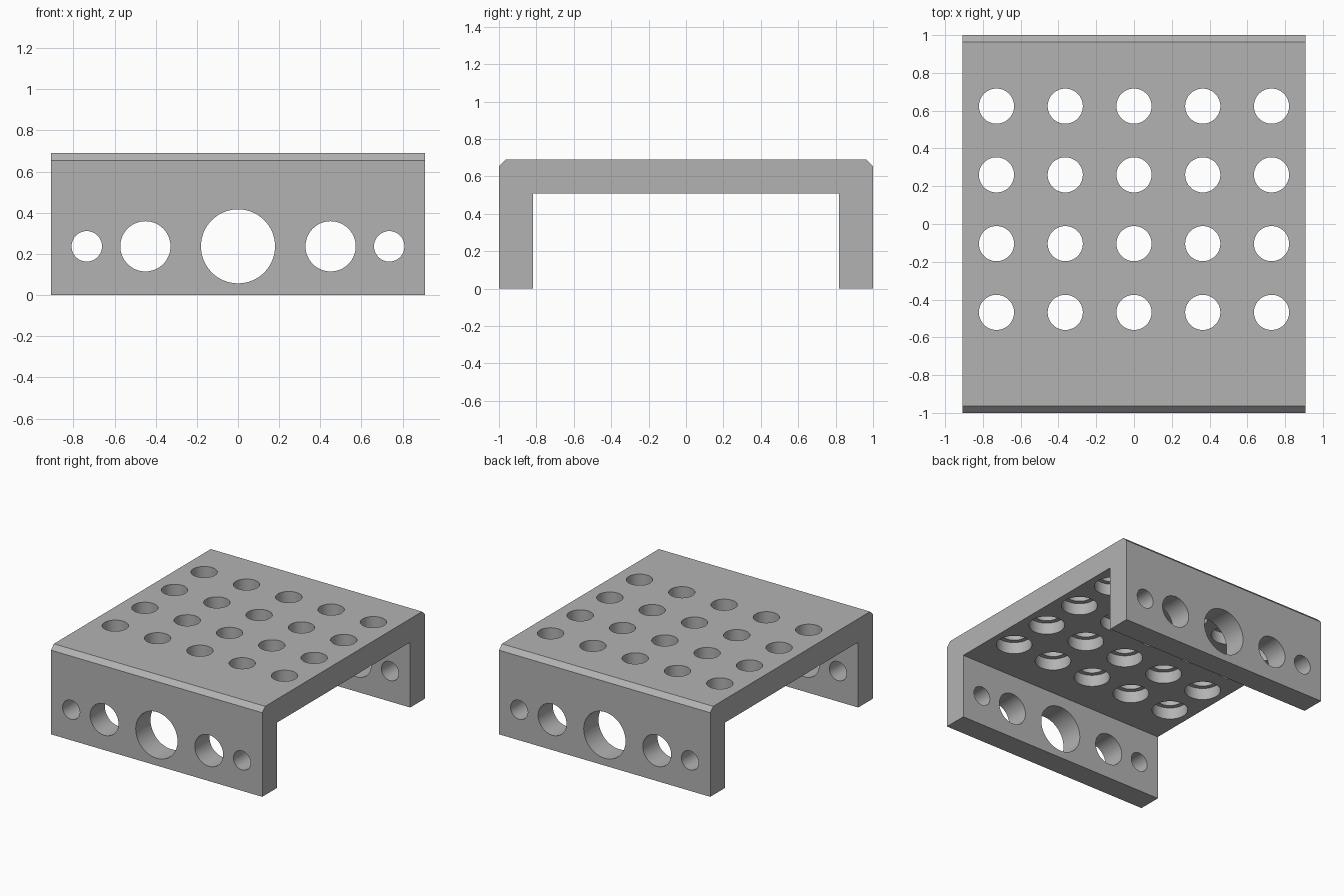
import bpy
import bmesh
from math import pi
from mathutils import Matrix

cube = bpy.data.objects.get("Cube")
if cube:
    bpy.data.objects.remove(cube, do_unlink=True)

# Material
grey = bpy.data.materials.new("plain grey")
grey.use_nodes = True
colour = (0.45, 0.45, 0.45, 1)
grey.diffuse_color = colour
grey.node_tree.nodes["Principled BSDF"].inputs["Base Color"].default_value = colour

# Main dimensions
HALF_W, HEIGHT, WALL, CHAMFER = 0.909, 0.69, 0.182, 0.036
PITCH = 0.364


def make_object(name, bm):
    bmesh.ops.recalc_face_normals(bm, faces=bm.faces)
    mesh = bpy.data.meshes.new(name)
    bm.to_mesh(mesh)
    bm.free()
    obj = bpy.data.objects.new(name, mesh)
    bpy.context.collection.objects.link(obj)
    mesh.materials.append(grey)
    return obj


def add_cylinder(bm, radius, depth, centre, along_y=False):
    matrix = Matrix.Translation(centre)
    if along_y:
        matrix = matrix @ Matrix.Rotation(pi / 2, 4, "X")
    bmesh.ops.create_cone(bm, cap_ends=True, segments=64, radius1=radius,
                          radius2=radius, depth=depth, matrix=matrix)


def cut(target, cutter):
    mod = target.modifiers.new(cutter.name, "BOOLEAN")
    mod.operation = "DIFFERENCE"
    mod.solver = "EXACT"
    mod.object = cutter
    cutter.hide_render = True
    bpy.context.view_layer.objects.active = target
    bpy.ops.object.modifier_apply(modifier=mod.name)
    bpy.data.objects.remove(cutter, do_unlink=True)


# Channel bracket: a chamfered U profile extruded across the width
right_half = [(WALL - 1, HEIGHT - WALL), (WALL - 1, 0), (-1, 0),
              (-1, HEIGHT - CHAMFER), (CHAMFER - 1, HEIGHT)]
profile = right_half + [(-y, z) for y, z in reversed(right_half)]
bm = bmesh.new()
face = bm.faces.new([bm.verts.new((-HALF_W, y, z)) for y, z in profile])
sweep = bmesh.ops.extrude_face_region(bm, geom=[face])
bmesh.ops.translate(bm, vec=(2 * HALF_W, 0, 0),
                    verts=[g for g in sweep["geom"] if isinstance(g, bmesh.types.BMVert)])
bracket = make_object("channel_bracket", bm)

# Holes through both side walls
bm = bmesh.new()
for x, radius in [(0, 0.18), (0.45, 0.122), (0.735, 0.074)]:
    for side in ((1, -1) if x else (1,)):
        add_cylinder(bm, radius, 3, (side * x, 0, 0.237), along_y=True)
cut(bracket, make_object("wall_hole_cutter", bm))

# Grid of holes in the top plate, then wider counterbores from below
grid = [(PITCH * i, 0.624 - PITCH * j) for i in range(-2, 3) for j in range(4)]
for name, radius, depth, z in [("plate_hole_cutter", 0.093, 0.5, HEIGHT),
                               ("counterbore_cutter", 0.128, WALL, HEIGHT - WALL)]:
    bm = bmesh.new()
    for x, y in grid:
        add_cylinder(bm, radius, depth, (x, y, z))
    cut(bracket, make_object(name, bm))

# Smooth hole walls with sharp rims
bpy.ops.object.select_all(action="DESELECT")
bracket.select_set(True)
bpy.context.view_layer.objects.active = bracket
bpy.ops.object.shade_smooth_by_angle(angle=pi / 6)
